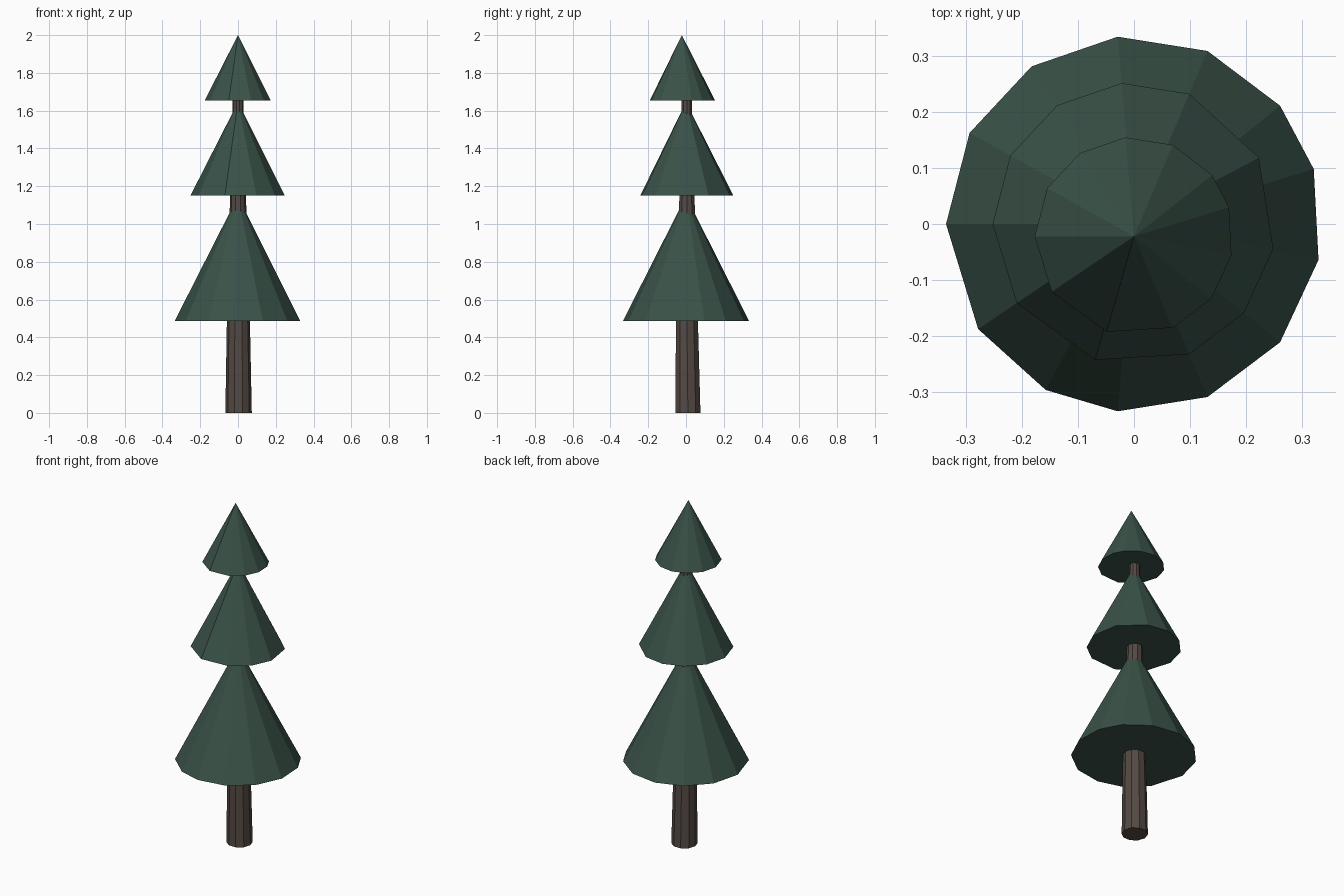
import bpy
import bmesh
from math import cos, sin, radians
from mathutils import Vector

cube = bpy.data.objects.get("Cube")
if cube:
    bpy.data.objects.remove(cube, do_unlink=True)


def make_material(name, rgb):
    mat = bpy.data.materials.new(name)
    mat.use_nodes = True
    mat.diffuse_color = (*rgb, 1)
    mat.node_tree.nodes["Principled BSDF"].inputs["Base Color"].default_value = (*rgb, 1)
    return mat


def finish(bm, name, mat):
    bmesh.ops.recalc_face_normals(bm, faces=bm.faces)
    mesh = bpy.data.meshes.new(name)
    bm.to_mesh(mesh)
    bm.free()
    mesh.materials.append(mat)
    obj = bpy.data.objects.new(name, mesh)
    bpy.context.collection.objects.link(obj)
    return obj


def ring(bm, center, radius, angles):
    return [bm.verts.new(Vector(center) + Vector((cos(radians(a)), sin(radians(a)), 0)) * radius)
            for a in angles]


def foliage(name, center, radius, height, angles):
    """Closed cone with slightly uneven facets."""
    bm = bmesh.new()
    base = ring(bm, center, radius, angles)
    apex = bm.verts.new(Vector(center) + Vector((0, 0, height)))
    bm.faces.new(base)
    for a, b in zip(base, base[1:] + base[:1]):
        bm.faces.new((a, b, apex))
    return finish(bm, name, needles)


def trunk(name, sections, angles):
    """Tapered faceted column through (x, y, z, radius) sections."""
    bm = bmesh.new()
    rings = [ring(bm, s[:3], s[3], angles) for s in sections]
    bm.faces.new(rings[0])
    bm.faces.new(rings[-1])
    for low, high in zip(rings, rings[1:]):
        for i in range(len(angles)):
            j = (i + 1) % len(angles)
            bm.faces.new((low[i], low[j], high[j], high[i]))
    return finish(bm, name, bark)


needles = make_material("dark green needles", (0.042, 0.085, 0.065))
bark = make_material("brown bark", (0.090, 0.068, 0.058))

# Facet directions shared by all tiers, with a few sides merged on the upper ones
shared = [67, 95, 123, 151, 180, 214]
foliage("lower_foliage", (0, 0, 0.487), 0.335, 0.66,
        shared + [242, 265, 293, 321, 349, 377, 399])
foliage("middle_foliage", (0, 0, 1.15), 0.252, 0.495,
        shared + [254, 293, 321, 350, 388])
foliage("top_foliage", (0, -0.022, 1.653), 0.177, 0.347,
        shared + [254, 293, 321, 349, 377, 398])

# Tapered trunk
trunk("trunk", [(0.003, 0.01, 0, 0.07), (0.002, 0.005, 0.49, 0.061),
                (0, 0.005, 1.15, 0.042), (0, 0.004, 1.70, 0.027)],
      [i * 36 for i in range(10)])
